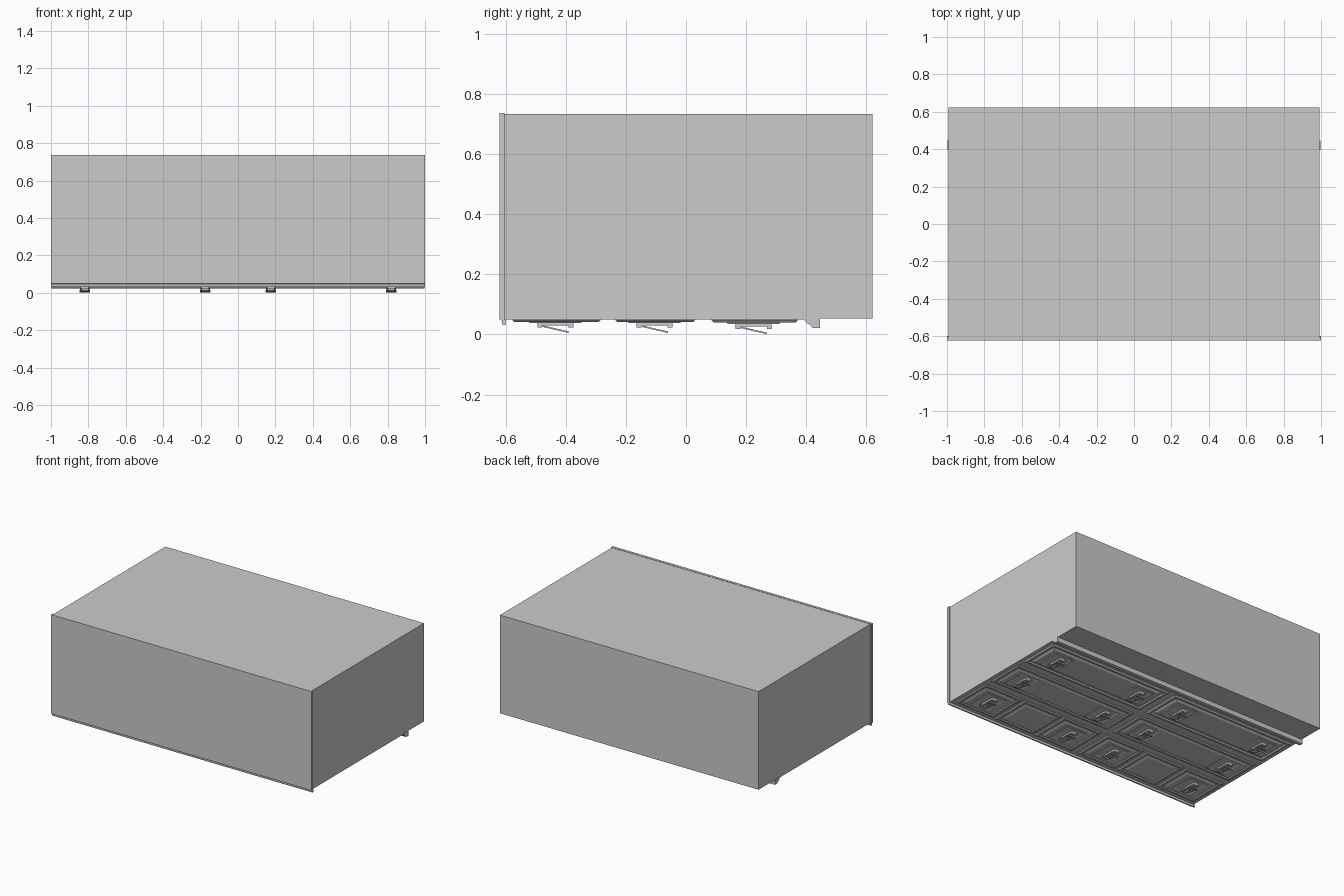
import bpy, bmesh, math
from mathutils import Matrix, Vector

if "Cube" in bpy.data.objects:
    bpy.data.objects.remove(bpy.data.objects["Cube"])


def finish(name, bm):
    bmesh.ops.recalc_face_normals(bm, faces=bm.faces)
    me = bpy.data.meshes.new(name)
    bm.to_mesh(me)
    bm.free()
    ob = bpy.data.objects.new(name, me)
    bpy.context.collection.objects.link(ob)
    return ob


def extrude_x(name, profile, half):
    """Sweep a closed (y, z) profile along the full width."""
    bm = bmesh.new()
    f = bm.faces.new([bm.verts.new((-half, y, z)) for y, z in profile])
    r = bmesh.ops.extrude_face_region(bm, geom=[f])
    vs = [v for v in r["geom"] if isinstance(v, bmesh.types.BMVert)]
    bmesh.ops.translate(bm, verts=vs, vec=(2 * half, 0, 0))
    return finish(name, bm)


def stepped(name, x0, x1, y0, y1, steps):
    """Panel facing down, made from nested rectangles of (inset, z)."""
    bm = bmesh.new()
    loops = []
    for i, z in steps:
        loops.append([bm.verts.new(p) for p in (
            (x0 + i, y0 + i, z), (x1 - i, y0 + i, z),
            (x1 - i, y1 - i, z), (x0 + i, y1 - i, z))])
    for a, b in zip(loops, loops[1:]):
        for k in range(4):
            n = (k + 1) % 4
            bm.faces.new((a[k], a[n], b[n], b[k]))
    bm.faces.new(loops[-1])
    bm.faces.new(loops[0][::-1])
    return finish(name, bm)


def add_box(bm, centre, size, tilt=0.0):
    m = (Matrix.Translation(centre) @ Matrix.Rotation(tilt, 4, 'X')
         @ Matrix.Diagonal((*size, 1)))
    bmesh.ops.create_cube(bm, size=1, matrix=m)


def handle(x, y, drop, tag):
    # thin back plate on the drawer
    z = 0.041 - drop
    stepped("handle_backplate_" + tag, x - 0.075, x + 0.075, y - 0.09, y + 0.09,
            [(0, 0.045), (0.004, z - 0.001), (0.012, z - 0.001), (0.016, z + 0.001)])
    # mount with raised feet at both ends
    bm = bmesh.new()
    add_box(bm, (x, y, z - 0.005), (0.034, 0.12, 0.010))
    for s in (-1, 1):
        add_box(bm, (x, y + s * 0.052, z - 0.011), (0.042, 0.016, 0.012))
    finish("handle_mount_" + tag, bm)
    # tilted drop pull: two arms, a pivot bar and a wider grip
    bm = bmesh.new()
    tilt = -math.atan2(0.022, 0.095)
    for s in (-1, 1):
        add_box(bm, (x + s * 0.021, y - 0.005, z - 0.021), (0.008, 0.095, 0.005), tilt)
    add_box(bm, (x, y - 0.05, z - 0.010), (0.05, 0.008, 0.006), tilt)
    add_box(bm, (x, y + 0.036, z - 0.0305), (0.056, 0.018, 0.005), tilt)
    finish("handle_pull_" + tag, bm)


# cabinet carcass, lying with its drawer side down
extrude_x("cabinet_body", [(-0.605, 0.735), (0.622, 0.735), (0.622, 0.054),
                           (0.44, 0.054), (0.44, 0.05), (-0.605, 0.05)], 0.993)

# top board with a small lip over the drawer side
extrude_x("top_board", [(-0.622, 0.737), (-0.604, 0.737), (-0.604, 0.05), (-0.600, 0.046),
                        (-0.602, 0.032), (-0.611, 0.032), (-0.613, 0.046), (-0.622, 0.05)], 1.0)

# moulded base rail
extrude_x("base_rail", [(0.395, 0.056), (0.395, 0.047), (0.402, 0.038), (0.412, 0.033),
                        (0.422, 0.022), (0.446, 0.022), (0.446, 0.056)], 0.996)

# drawers: top row split in three panels per side, two wide rows below
rows = [(-0.578, -0.285, -0.435, 0.001, 3), (-0.235, 0.03, -0.105, 0.001, 1),
        (0.085, 0.372, 0.225, 0.005, 1)]
for r, (y0, y1, hy, drop, count) in enumerate(rows):
    for side, s in (("right", 1), ("left", -1)):
        lo, hi, gap = 0.025, 0.968, 0.02
        w = (hi - lo - gap * (count - 1)) / count
        for c in range(count):
            a = lo + c * (w + gap)
            xs = sorted((s * a, s * (a + w)))
            stepped(f"drawer_panel_{side}_{r}_{c}", *xs, y0, y1,
                    [(0, 0.052), (0, 0.047), (0.007, 0.042 - drop / 2),
                     (0.02, 0.042 - drop / 2), (0.026, 0.047), (0.036, 0.047),
                     (0.046, 0.043 - drop / 2)])
        for k, hx in enumerate((0.175, 0.82)):
            handle(s * hx, hy, drop, f"{side}_{r}_{k}")
